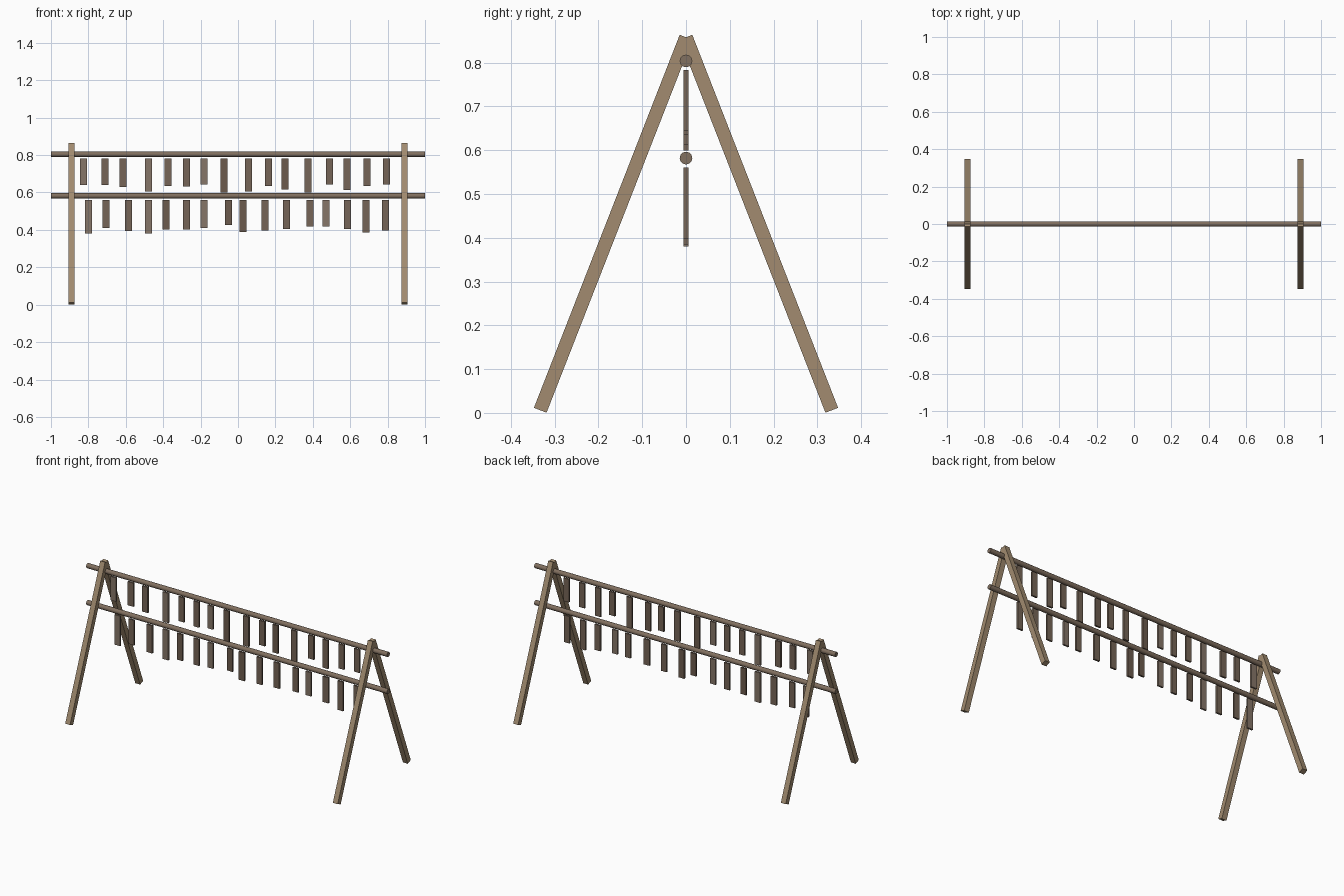
import bpy, math
from mathutils import Vector

if "Cube" in bpy.data.objects:
    bpy.data.objects.remove(bpy.data.objects["Cube"])


def material(name, rgb):
    m = bpy.data.materials.new(name)
    m.diffuse_color = (*rgb, 1)
    m.use_nodes = True
    m.node_tree.nodes["Principled BSDF"].inputs["Base Color"].default_value = m.diffuse_color
    return m


LEG = material("leg_wood", (0.36, 0.26, 0.16))
RAIL = material("rail_wood", (0.22, 0.16, 0.115))
SLATS = [material("slat_dark", (0.15, 0.105, 0.075)),
         material("slat_mid", (0.18, 0.13, 0.095)),
         material("slat_light", (0.24, 0.18, 0.14))]


def box(name, loc, size, mat, tilt=0):
    bpy.ops.mesh.primitive_cube_add(size=1, location=loc, rotation=(tilt, 0, 0))
    ob = bpy.context.object
    ob.name = name
    ob.scale = size
    ob.data.materials.append(mat)
    return ob


# A-frame legs: one crossing pair at each end
for x, side in ((-0.89, "left"), (0.89, "right")):
    for s, face in ((-1, "front"), (1, "back")):
        foot, top = Vector((x, s * 0.333, 0.006)), Vector((x, 0, 0.858))
        d = top - foot
        box(f"{side}_{face}_leg", (foot + top) / 2, (0.032, 0.031, d.length),
            LEG, math.atan2(-d.y, d.z))

# Round rails
for name, z in (("upper_rail", 0.804), ("lower_rail", 0.582)):
    bpy.ops.mesh.primitive_cylinder_add(vertices=12, radius=0.0145, depth=2,
                                        location=(0, 0, z),
                                        rotation=(0, math.pi / 2, 0))
    rail = bpy.context.object
    rail.name = name
    rail.data.materials.append(RAIL)
    bpy.ops.object.shade_smooth_by_angle(angle=math.radians(40))

# Hanging slats: top height, x centres, bottom heights, shade index per slat
rows = {
    "upper_slat": (0.783,
        (-.826, -.711, -.615, -.479, -.374, -.275, -.182, -.075,
         .056, .163, .251, .374, .489, .583, .69, .794),
        (.64, .64, .628, .604, .636, .631, .644, .599,
         .604, .636, .615, .599, .642, .612, .636, .644),
        "2112112011011111"),
    "lower_slat": (0.56,
        (-.799, -.706, -.586, -.479, -.385, -.275, -.182, -.051,
         .027, .144, .259, .385, .471, .586, .684, .789),
        (.38, .409, .393, .38, .401, .401, .409, .425,
         .39, .398, .406, .417, .417, .406, .385, .398),
        "2112012001112111"),
}
for name, (top, xs, bottoms, shades) in rows.items():
    for i, (x, b, c) in enumerate(zip(xs, bottoms, shades), 1):
        box(f"{name}_{i}", (x, 0, (top + b) / 2), (0.037, 0.011, top - b),
            SLATS[int(c)])
